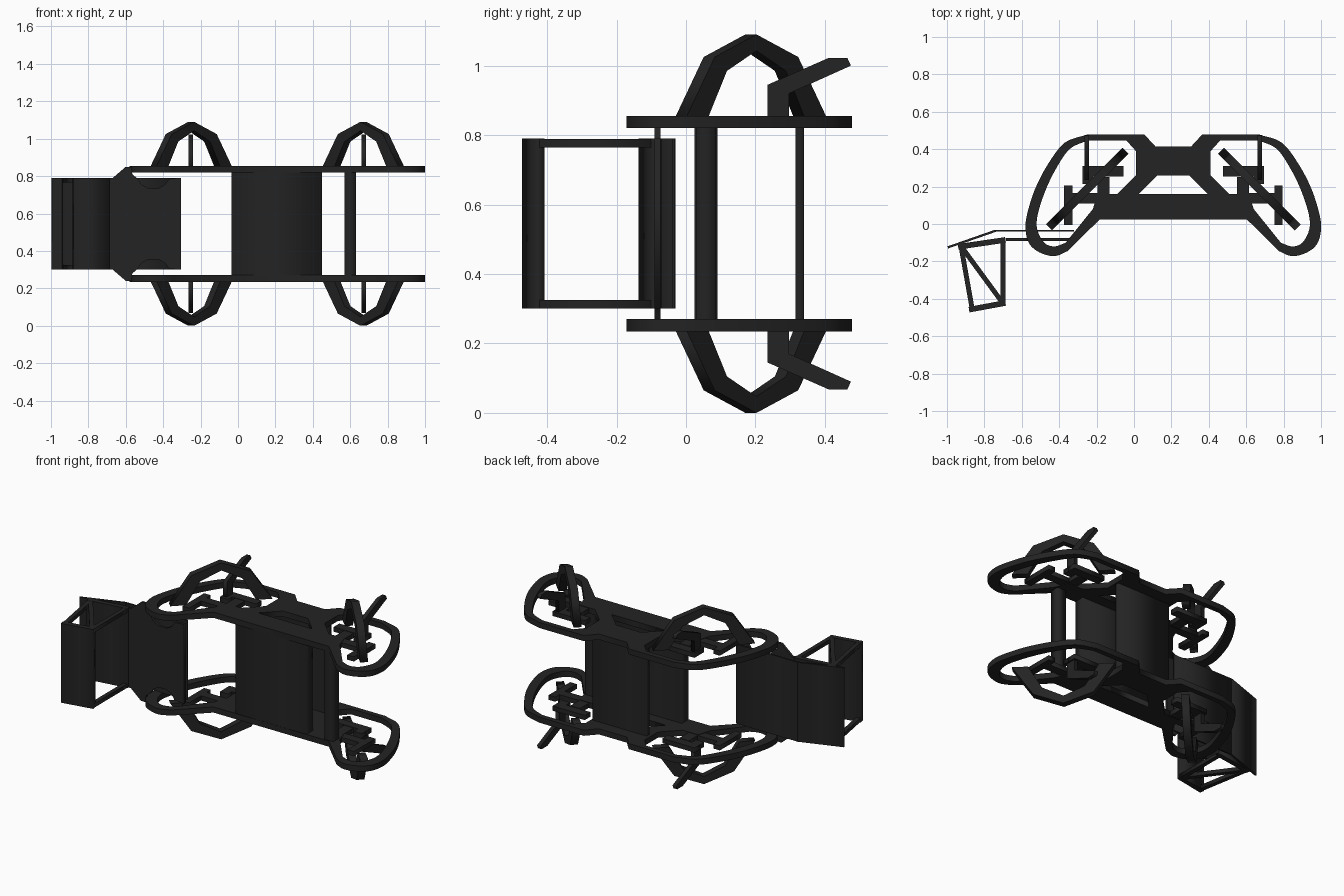
import bpy
from mathutils import Matrix, Vector
from mathutils.geometry import interpolate_bezier

cube = bpy.data.objects.get("Cube")
if cube:
    bpy.data.objects.remove(cube, do_unlink=True)

MID_X, MID_Z = 0.21, 0.545
X, Y, Z = Vector((1, 0, 0)), Vector((0, 1, 0)), Vector((0, 0, 1))

black = bpy.data.materials.new("matte_black")
black.use_nodes = True
black.diffuse_color = (0.017, 0.017, 0.017, 1)
black.node_tree.nodes["Principled BSDF"].inputs["Base Color"].default_value = black.diffuse_color


def add(name, mesh):
    obj = bpy.data.objects.new(name, mesh)
    mesh.name = name
    mesh.materials.clear()
    mesh.materials.append(black)
    bpy.context.collection.objects.link(obj)
    return obj


def prism(name, loops, depth, u=X, v=Y, origin=(0, 0, 0)):
    """Extrude outlines (later loops are holes) drawn in the u, v plane, centred on origin."""
    curve = bpy.data.curves.new(name, 'CURVE')
    curve.dimensions = '2D'
    curve.fill_mode = 'BOTH'
    curve.extrude = depth / 2
    for loop in loops:
        spline = curve.splines.new('POLY')
        spline.points.add(len(loop) - 1)
        for point, (a, b) in zip(spline.points, loop):
            point.co = (a, b, 0, 1)
        spline.use_cyclic_u = True
    temp = bpy.data.objects.new("temp", curve)
    bpy.context.collection.objects.link(temp)
    graph = bpy.context.evaluated_depsgraph_get()
    mesh = bpy.data.meshes.new_from_object(temp.evaluated_get(graph))
    bpy.data.objects.remove(temp, do_unlink=True)
    bpy.data.curves.remove(curve)
    mat = Matrix((u, v, u.cross(v))).transposed().to_4x4()
    mesh.transform(Matrix.Translation(origin) @ mat)
    return add(name, mesh)


def mirrored(obj, axis, centre, name):
    mesh = obj.data.copy()
    mesh.transform(Matrix.Translation(axis * 2 * centre) @ Matrix.Scale(-1, 4, axis))
    mesh.flip_normals()
    return add(name, mesh)


def box(name, x, y, z):
    loop = [(x[0], y[0]), (x[1], y[0]), (x[1], y[1]), (x[0], y[1])]
    return prism(name, [loop], z[1] - z[0], origin=(0, 0, sum(z) / 2))


def bar(name, p, q, width, z):
    """Upright strip from p to q in plan."""
    p, q = Vector(p), Vector(q)
    side = (q - p).normalized().orthogonal() * width / 2
    loop = [p + side, q + side, q - side, p - side]
    return prism(name, [loop], z[1] - z[0], origin=(0, 0, sum(z) / 2))


def smooth(points, steps=4):
    pts = [Vector(p) for p in points]
    out = []
    for i in range(len(pts) - 1):
        a, b = pts[i], pts[i + 1]
        ta = (b - pts[i - 1]) / 6 if i else (b - a) / 3
        tb = (pts[i + 2] - a) / 6 if i + 2 < len(pts) else (b - a) / 3
        out += interpolate_bezier(a, a + ta, b - tb, b, steps + 1)[:-1]
    return [tuple(p) for p in out] + [tuple(pts[-1])]


def flip(points):
    return [(2 * MID_X - a, b) for a, b in reversed(points)]


# Side plate: two looped ends joined by a hub
outer = [(0.115, 0.414), (0.056, 0.478)] + smooth([
    (-0.25, 0.478), (-0.37, 0.435), (-0.46, 0.32), (-0.53, 0.185), (-0.572, 0.05),
    (-0.58, -0.03), (-0.56, -0.105), (-0.505, -0.152), (-0.425, -0.172),
    (-0.355, -0.145)]) + [(-0.184, 0.024)]
hole = smooth([
    (-0.365, -0.1), (-0.425, -0.12), (-0.48, -0.1), (-0.517, -0.03), (-0.515, 0.05),
    (-0.475, 0.175), (-0.42, 0.29), (-0.345, 0.4), (-0.25, 0.446)]) + [
    (-0.04, 0.446), (0.01, 0.39), (0.01, 0.26), (-0.09, 0.16), (-0.195, 0.16), (-0.22, 0.08)]
window = [(0.025, 0.16), (0.125, 0.26)]
plate = prism("upper_plate", [outer + flip(outer), hole, flip(hole), window + flip(window)],
              0.035, origin=(0, 0, 0.8375))
upper = [plate]

# Diagonal guard arch over each loop
arch = [(-0.29, 0.845), (-0.17, 1.025), (0, 1.09), (0.17, 1.025), (0.29, 0.845),
        (0.2, 0.845), (0.12, 0.985), (0, 1.043), (-0.12, 0.985), (-0.2, 0.845)]
diagonal = Vector((1, 1, 0)).normalized()
parts = [prism("right_arch", [arch], 0.045, diagonal, Z, (-0.25, 0.187, 0))]

# Bent hook arm behind each arch
hook = [(0.235, 0.83), (0.235, 0.945), (0.41, 1.022), (0.465, 1.022), (0.475, 1.0),
        (0.297, 0.92), (0.297, 0.83)]
parts.append(prism("right_hook", [hook], 0.025, Y, Z, (-0.253, 0, 0)))

# Stepped brackets inside each loop
for label, x, y in [
        ("outer_bracket", (-0.375, -0.33), (-0.005, 0.205)),
        ("middle_bracket", (-0.35, -0.13), (0.11, 0.165)),
        ("inner_bracket", (-0.195, -0.13), (0.13, 0.25)),
        ("rear_bracket", (-0.275, -0.055), (0.255, 0.31)),
        ("hook_bracket", (-0.275, -0.22), (0.215, 0.3))]:
    parts.append(box("right_" + label, x, y, (0.823, 0.852)))

for part in parts:
    upper += [part, mirrored(part, X, MID_X, part.name.replace("right", "left"))]
for part in upper:
    mirrored(part, Z, MID_Z, "lower_" + part.name.replace("upper_", ""))

# Panels and post joining the two plates
span = (0.26, 0.83)
box("front_panel", (-0.035, 0.45), (0.025, 0.09), span)
box("rear_panel", (0.03, 0.4), (0.315, 0.34), span)
box("post", (0.57, 0.63), (0.03, 0.085), span)

# Flared side panel with a notch at top and bottom
edge = [(-0.685, 0.3), (-0.67, 0.3), (-0.6, 0.24), (-0.57, 0.24), (-0.565, 0.28),
        (-0.535, 0.305), (-0.515, 0.335), (-0.48, 0.355), (-0.425, 0.355), (-0.39, 0.335),
        (-0.37, 0.305), (-0.305, 0.28), (-0.305, 0.24)]
edge[-2:] = [(-0.32, 0.3), (-0.305, 0.3)]
flare = edge + [(a, 2 * MID_Z - b) for a, b in reversed(edge)]
prism("flared_panel", [flare], 0.016, X, Z, (0, -0.082, 0))

# Thin bent backing panel
tall = (0.3, 0.79)
bar("backing_panel", (-0.74, -0.036), (-0.32, -0.036), 0.01, tall)
bar("backing_panel_bend", (-0.995, -0.125), (-0.74, -0.036), 0.012, tall)

# Open box: two solid walls, and braced frames at top and bottom
A, B, C, D = (-0.925, -0.118), (-0.865, -0.455), (-0.7, -0.425), (-0.7, -0.09)
bar("box_front_wall", (-0.882, -0.458), (-0.687, -0.422), 0.03, tall)
bar("box_back_wall", (-0.94, -0.122), (-0.687, -0.085), 0.03, tall)
for label, p, q in [("outer_rail", A, B), ("inner_rail", C, D), ("brace", A, C)]:
    rail = bar("upper_box_" + label, p, q, 0.026, (0.765, 0.789))
    mirrored(rail, Z, MID_Z, "lower_box_" + label)
